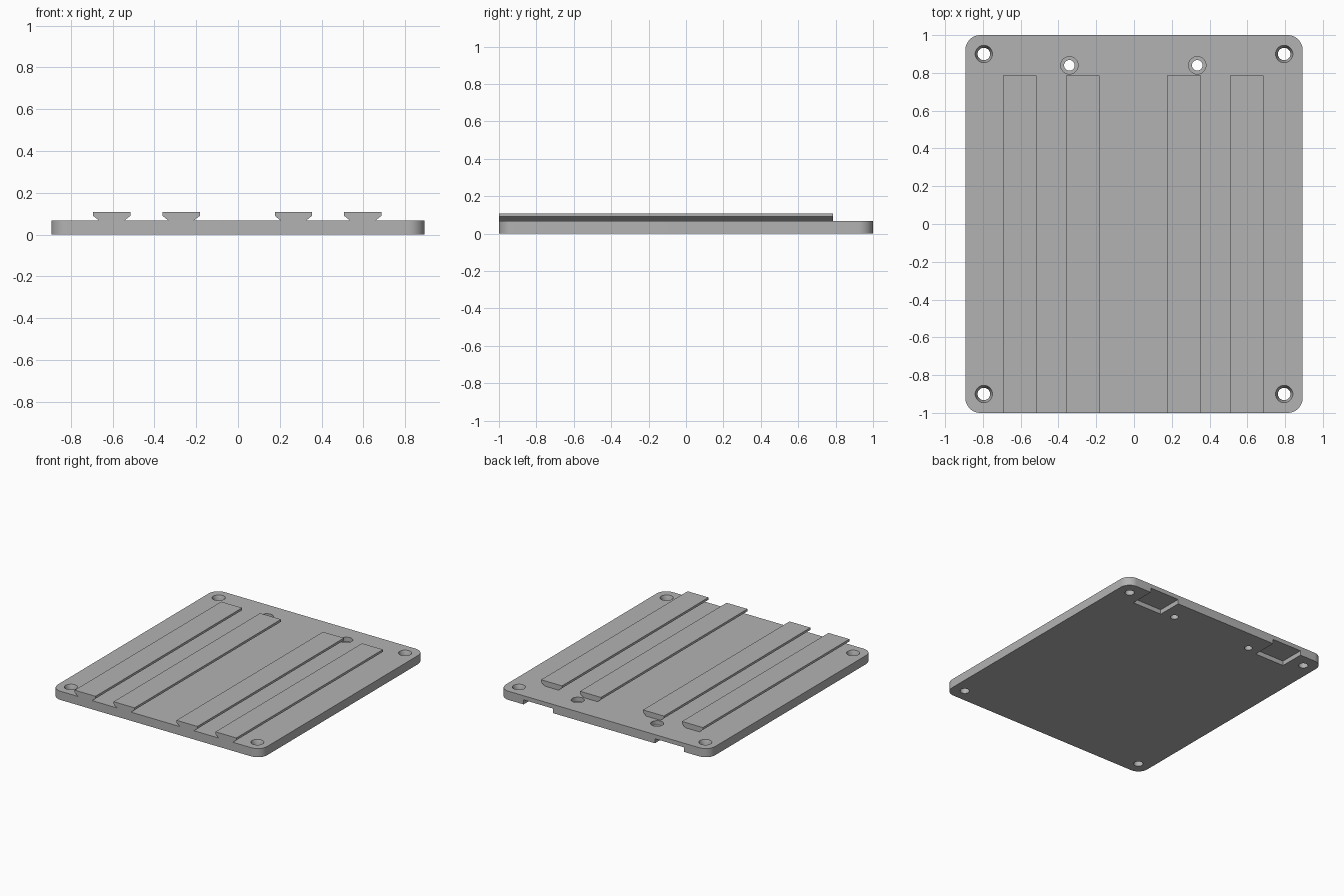
import bpy, bmesh, math

cube = bpy.data.objects.get("Cube")
if cube:
    bpy.data.objects.remove(cube, do_unlink=True)

W, L, T, R = 0.893, 1.0, 0.067, 0.08   # half width, half length, thickness, corner radius

grey = bpy.data.materials.new("plain grey")
grey.use_nodes = True
color = (0.45, 0.45, 0.45, 1)
grey.diffuse_color = color
grey.node_tree.nodes["Principled BSDF"].inputs["Base Color"].default_value = color


def prism(name, outline, offset):
    """Extrude a closed outline of 3D points along an offset."""
    bm = bmesh.new()
    face = bm.faces.new([bm.verts.new(p) for p in outline])
    new = bmesh.ops.extrude_face_region(bm, geom=[face])["geom"]
    bmesh.ops.translate(bm, vec=offset, verts=[v for v in new if isinstance(v, bmesh.types.BMVert)])
    bmesh.ops.recalc_face_normals(bm, faces=bm.faces)
    mesh = bpy.data.meshes.new(name)
    bm.to_mesh(mesh)
    bm.free()
    mesh.materials.append(grey)
    obj = bpy.data.objects.new(name, mesh)
    bpy.context.collection.objects.link(obj)
    return obj


def lathe(name, x, y, profile, n=40):
    """Closed solid of stacked rings (radius, z)."""
    bm = bmesh.new()
    rings = [[bm.verts.new((x + r * math.cos(2 * math.pi * i / n),
                            y + r * math.sin(2 * math.pi * i / n), z)) for i in range(n)]
             for r, z in profile]
    for a, b in zip(rings, rings[1:]):
        for i in range(n):
            j = (i + 1) % n
            bm.faces.new((a[i], a[j], b[j], b[i]))
    bm.faces.new(rings[0])
    bm.faces.new(rings[-1])
    bmesh.ops.recalc_face_normals(bm, faces=bm.faces)
    mesh = bpy.data.meshes.new(name)
    bm.to_mesh(mesh)
    bm.free()
    mesh.materials.append(grey)
    obj = bpy.data.objects.new(name, mesh)
    bpy.context.collection.objects.link(obj)
    return obj


# Base plate with rounded corners
outline = []
for k, (sx, sy) in enumerate([(1, 1), (-1, 1), (-1, -1), (1, -1)]):
    for i in range(13):
        a = math.pi / 2 * (k + i / 12)
        outline.append((sx * (W - R) + R * math.cos(a), sy * (L - R) + R * math.sin(a), 0))
plate = prism("base_plate", outline, (0, 0, T))

cutters = []
# Countersunk corner holes
for x in (-0.795, 0.795):
    for y in (-0.9, 0.9):
        cutters.append(lathe("corner_hole", x, y,
                             [(0.033, -0.05), (0.033, 0.032), (0.046, T), (0.046, 0.15)]))
# Counterbored latch holes
for x in (-0.342, 0.335):
    cutters.append(lathe("latch_hole", x, 0.84,
                         [(0.028, -0.05), (0.028, 0.034), (0.046, 0.034), (0.046, 0.15)]))
# Shallow notches under the back edge
for x0, x1 in ((-0.685, -0.435), (0.435, 0.685)):
    cutters.append(prism("back_notch", [(x0, 0.81, -0.05), (x1, 0.81, -0.05),
                                        (x1, 1.1, -0.05), (x0, 1.1, -0.05)], (0, 0, 0.085)))

bpy.context.view_layer.objects.active = plate
for c in cutters:
    mod = plate.modifiers.new("cut", "BOOLEAN")
    mod.operation, mod.solver, mod.object = "DIFFERENCE", "EXACT", c
    bpy.ops.object.modifier_apply(modifier=mod.name)
    bpy.data.objects.remove(c, do_unlink=True)

bpy.ops.object.select_all(action="DESELECT")
plate.select_set(True)
bpy.ops.object.shade_smooth_by_angle(angle=math.radians(30))

# Dovetail rails running from the front edge
half = [(0.06, T), (0.089, 0.09), (0.089, 0.108)]
profile = half + [(-x, z) for x, z in reversed(half)]
for name, cx in (("outer_rail_right", -0.604), ("inner_rail_right", -0.272),
                 ("inner_rail_left", 0.265), ("outer_rail_left", 0.597)):
    prism(name, [(cx + x, -L, z) for x, z in profile], (0, L + 0.785, 0))
